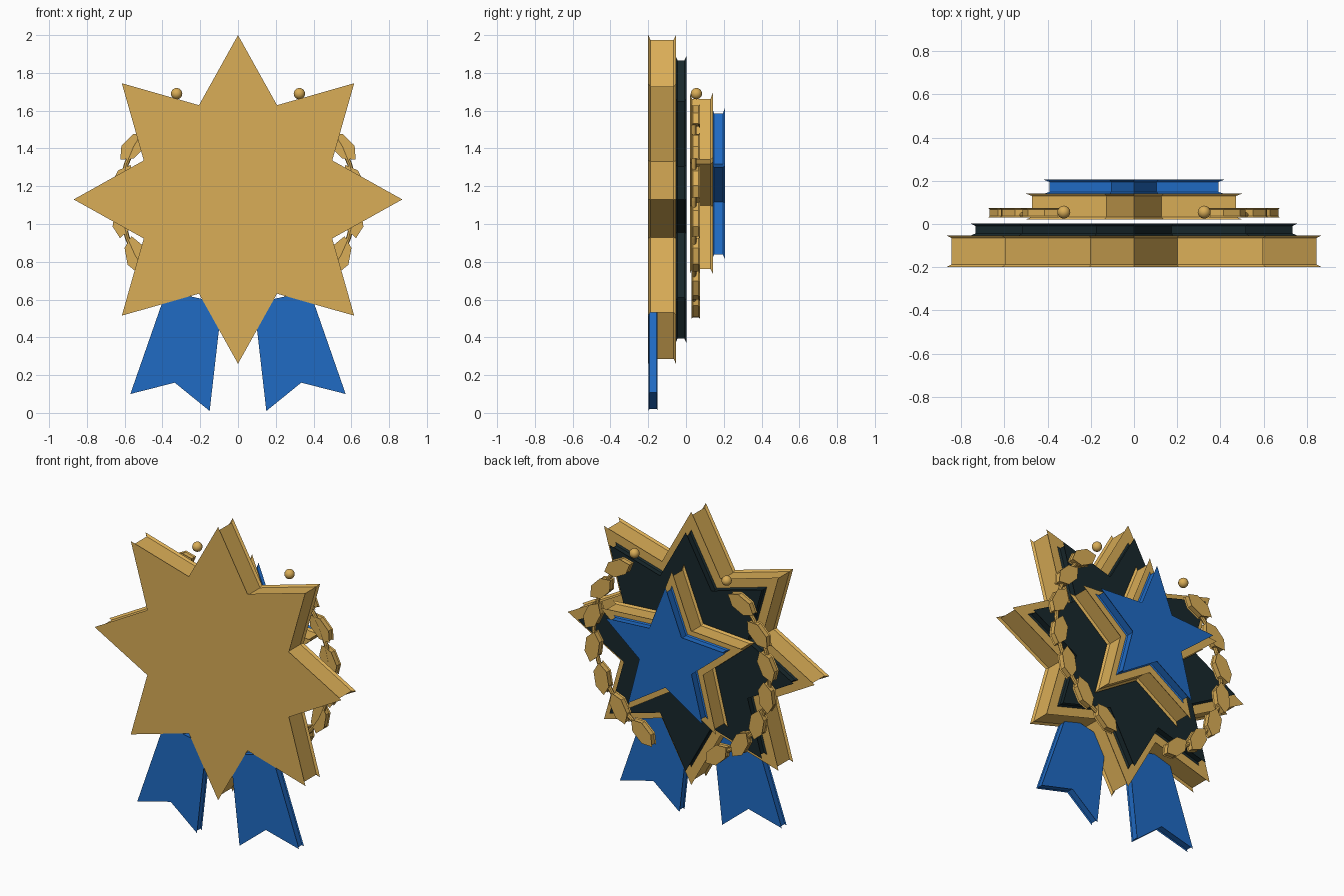
import bpy, bmesh, math
from mathutils import Vector

if "Cube" in bpy.data.objects:
    bpy.data.objects.remove(bpy.data.objects["Cube"])

CZ = 1.13  # centre height of the medal


def material(name, rgb):
    m = bpy.data.materials.new(name)
    m.diffuse_color = (*rgb, 1)
    m.use_nodes = True
    m.node_tree.nodes["Principled BSDF"].inputs["Base Color"].default_value = m.diffuse_color
    return m


GOLD = material("gold", (0.70, 0.42, 0.095))
DARK = material("dark", (0.009, 0.021, 0.025))
BLUE = material("blue", (0.014, 0.145, 0.55))


def star(n, outer, inner, cz):
    pts = []
    for i in range(2 * n):
        a = math.pi / 2 + math.pi * i / n
        r = inner if i % 2 else outer
        pts.append(Vector((r * math.cos(a), cz + r * math.sin(a))))
    return pts


def inset(pts, w):
    # mitred inset of a counter-clockwise outline
    out = []
    for i, p in enumerate(pts):
        d0 = (p - pts[i - 1]).normalized()
        d1 = (pts[(i + 1) % len(pts)] - p).normalized()
        n0, n1 = Vector((-d0.y, d0.x)), Vector((-d1.y, d1.x))
        out.append(p + (n0 + n1) * (w / (1 + n0.dot(n1))))
    return out


def add_mesh(name, bm, mat):
    bmesh.ops.recalc_face_normals(bm, faces=bm.faces)
    me = bpy.data.meshes.new(name)
    bm.to_mesh(me)
    bm.free()
    me.materials.append(mat)
    ob = bpy.data.objects.new(name, me)
    bpy.context.collection.objects.link(ob)
    return ob


def plate(name, pts, y0, y1, mat, w=0.012):
    # flat plate whose side wall is slightly undercut between two full-size faces
    area = sum(pts[i - 1].cross(p) for i, p in enumerate(pts))
    if area < 0:
        pts = pts[::-1]
    small = inset(pts, w)
    bm = bmesh.new()
    rings = [[bm.verts.new((p.x, y, p.y)) for p in ring]
             for ring, y in ((pts, y0), (small, y0 + w), (small, y1 - w), (pts, y1))]
    n = len(pts)
    for a, b in zip(rings, rings[1:]):
        for i in range(n):
            j = (i + 1) % n
            bm.faces.new((a[i], a[j], b[j], b[i]))
    bm.faces.new(rings[0])
    bm.faces.new(rings[-1][::-1])
    return add_mesh(name, bm, mat)


# layered stars
plate("back_star", star(8, 0.87, 0.54, CZ), -0.20, -0.053, GOLD)
plate("dark_star", star(8, 0.76, 0.472, CZ), -0.056, 0.003, DARK)
plate("gold_center_star", star(5, 0.53, 0.232, 1.165), 0.02, 0.142, GOLD)
plate("blue_center_star", star(5, 0.445, 0.193, 1.172), 0.137, 0.207, BLUE)

ribbon = [(0.085, 0.58), (0.15, 0.01), (0.335, 0.16), (0.57, 0.1), (0.38, 0.645)]
leaf = [(-0.10, 0), (-0.045, -0.047), (0.045, -0.047), (0.10, 0),
        (0.045, 0.047), (-0.045, 0.047)]
R, Y = 0.62, 0.05

for side, s in (("right", 1), ("left", -1)):
    # ribbon tail
    plate("ribbon_" + side, [Vector((s * x, z)) for x, z in ribbon], -0.199, -0.15, BLUE, 0.006)

    # laurel leaves along an arc
    for k in range(7):
        a = math.radians(-65 + 18.4 * k)
        t = a + math.pi / 2 + math.radians(18)
        pts = [Vector((s * (R * math.cos(a) + u * math.cos(t) - v * math.sin(t)),
                       CZ + R * math.sin(a) + u * math.sin(t) + v * math.cos(t)))
               for u, v in leaf]
        plate(f"leaf_{side}_{k + 1}", pts, 0.03, 0.073, GOLD, 0.006)

    # laurel stem
    bm = bmesh.new()
    prev = None
    for k in range(13):
        a = math.radians(-65 + 110 * k / 12)
        ring = []
        for i in range(8):
            b = math.tau * i / 8
            r = R + 0.013 * math.cos(b)
            ring.append(bm.verts.new((s * r * math.cos(a), 0.042 + 0.013 * math.sin(b),
                                      CZ + r * math.sin(a))))
        if prev:
            for i in range(8):
                j = (i + 1) % 8
                bm.faces.new((prev[i], prev[j], ring[j], ring[i]))
        else:
            bm.faces.new(ring)
        prev = ring
    bm.faces.new(prev)
    add_mesh("stem_" + side, bm, GOLD)

    # berry
    bpy.ops.mesh.primitive_uv_sphere_add(segments=16, ring_count=10, radius=0.03,
                                         location=(s * 0.325, 0.055, 1.69))
    berry = bpy.context.object
    berry.name = "berry_" + side
    berry.data.materials.append(GOLD)
    bpy.ops.object.shade_smooth()
